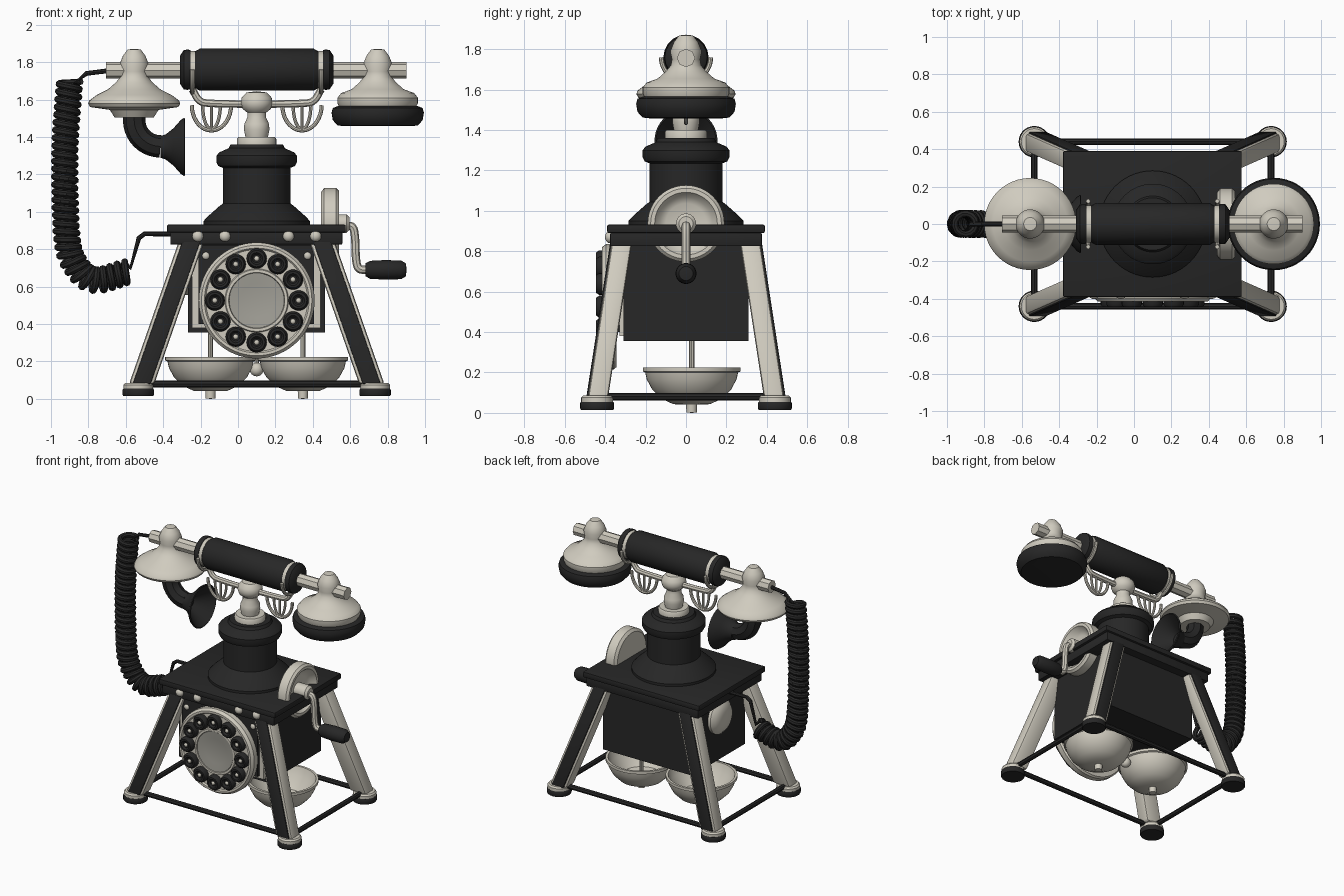
import bpy, bmesh, math
from mathutils import Vector

if "Cube" in bpy.data.objects:
    bpy.data.objects.remove(bpy.data.objects["Cube"])


def material(name, rgb):
    m = bpy.data.materials.new(name)
    m.use_nodes = True
    m.diffuse_color = (*rgb, 1)
    m.node_tree.nodes["Principled BSDF"].inputs["Base Color"].default_value = (*rgb, 1)
    return m


black = material("black enamel", (0.02, 0.02, 0.02))
cream = material("cream metal", (0.63, 0.6, 0.52))
grey = material("dull grey metal", (0.36, 0.35, 0.31))
X, Y, Z = Vector((1, 0, 0)), Vector((0, 1, 0)), Vector((0, 0, 1))
CX = 0.1  # centre of the cabinet
parts = []


def finish(name, bm, mat):
    bmesh.ops.remove_doubles(bm, verts=bm.verts, dist=1e-5)
    bmesh.ops.recalc_face_normals(bm, faces=bm.faces)
    me = bpy.data.meshes.new(name)
    bm.to_mesh(me)
    bm.free()
    me.materials.append(mat)
    ob = bpy.data.objects.new(name, me)
    bpy.context.collection.objects.link(ob)
    parts.append(ob)
    return ob


def lathe(name, profile, loc, mat, axis=Z, seg=40):
    """Turn (radius, height) points about an axis."""
    bm = bmesh.new()
    rings = []
    for i in range(seg):
        a = 2 * math.pi * i / seg
        rings.append([bm.verts.new((r * math.cos(a), r * math.sin(a), h)) for r, h in profile])
    for i in range(seg):
        p, q = rings[i], rings[(i + 1) % seg]
        for j in range(len(profile) - 1):
            bm.faces.new((p[j], q[j], q[j + 1], p[j + 1]))
    ob = finish(name, bm, mat)
    ob.rotation_mode = 'QUATERNION'
    ob.rotation_quaternion = axis.to_track_quat('Z', 'Y')
    ob.location = loc
    return ob


def ball(name, r, loc, mat, axis=Z, squash=1.0):
    pts = [(r * math.sin(math.pi * i / 8), -r * squash * math.cos(math.pi * i / 8)) for i in range(9)]
    return lathe(name, pts, loc, mat, axis, 16)


def prism(name, base, top, size, mat, bevel=0.0):
    """Block with level ends, running from base centre to top centre."""
    bm = bmesh.new()
    bmesh.ops.create_cube(bm, size=1)
    for v in bm.verts:
        c = Vector(top if v.co.z > 0 else base)
        v.co = c + Vector((v.co.x * size[0], v.co.y * size[1], 0))
    if bevel:
        bmesh.ops.bevel(bm, geom=bm.edges[:], offset=bevel, segments=2, affect='EDGES', profile=0.5)
    return finish(name, bm, mat)


def box(name, x, y, z, mat, bevel=0.0):
    cx, cy = (x[0] + x[1]) / 2, (y[0] + y[1]) / 2
    return prism(name, (cx, cy, z[0]), (cx, cy, z[1]), (x[1] - x[0], y[1] - y[0]), mat, bevel)


def tube(name, pts, r, mat):
    cu = bpy.data.curves.new(name, 'CURVE')
    cu.dimensions, cu.bevel_depth, cu.bevel_resolution, cu.use_fill_caps = '3D', r, 2, True
    sp = cu.splines.new('POLY')
    sp.points.add(len(pts) - 1)
    for p, co in zip(sp.points, pts):
        p.co = (*co, 1)
    cu.materials.append(mat)
    ob = bpy.data.objects.new(name, cu)
    bpy.context.collection.objects.link(ob)
    parts.append(ob)


def smooth_path(pts, n=20):
    """Catmull-Rom samples through the points."""
    p = [Vector(v) for v in pts]
    p = [2 * p[0] - p[1]] + p + [2 * p[-1] - p[-2]]
    out = []
    for a, b, c, d in zip(p, p[1:], p[2:], p[3:]):
        for i in range(n):
            t = i / n
            out.append(0.5 * (2 * b + (c - a) * t + (2 * a - 5 * b + 4 * c - d) * t * t
                              + (3 * b - a - 3 * c + d) * t ** 3))
    return out + [p[-2]]


# Cabinet and table top
box("cabinet", (-0.267, 0.464), (-0.31, 0.31), (0.355, 0.84), black)
box("front_frame", (-0.245, 0.442), (-0.33, -0.3), (0.38, 0.82), cream)
box("front_panel", (-0.21, 0.407), (-0.355, -0.3), (0.4, 0.82), black)
box("table_top", (-0.38, 0.576), (-0.39, 0.39), (0.89, 0.932), black, 0.008)
box("table_apron", (-0.362, 0.558), (-0.375, 0.375), (0.825, 0.892), black, 0.006)
for s in (-1, 1):
    for dx in (0.17, 0.315):
        ball("apron_screw", 0.03, (CX + s * dx, -0.377, 0.87), cream, Y, 0.8)
    ball("panel_screw", 0.02, (CX + s * 0.272, -0.357, 0.765), cream, Y, 0.6)
lathe("side_knob", [(0, 0), (0.125, 0), (0.125, 0.02), (0.1, 0.045), (0.05, 0.06), (0, 0.06)],
      (-0.267, 0, 0.68), cream, -X)

# Legs, feet and rails
for sx in (-1, 1):
    fx = CX + sx * 0.633
    for sy in (-1, 1):
        fy = sy * 0.44
        base, top = Vector((CX + sx * 0.615, sy * 0.435, 0.08)), Vector((CX + sx * 0.35, sy * 0.318, 0.84))
        prism("leg", base, top, (0.135, 0.1), cream, 0.016)
        out = Vector((0, sy * 0.043, 0))
        prism("leg_inlay", base + out, top + out, (0.096, 0.03), black, 0.005)
        lathe("foot_pad", [(0, 0.015), (0.08, 0.015), (0.084, 0.022), (0.084, 0.048), (0.08, 0.055), (0, 0.055)],
              (fx, fy, 0), black, seg=28)
        lathe("foot_cap", [(0, 0.05), (0.079, 0.05), (0.079, 0.075), (0.07, 0.086), (0, 0.086)],
              (fx, fy, 0), cream, seg=28)
    tube("side_rail", [(fx, -0.44, 0.08), (fx, 0.44, 0.08)], 0.018, black)
    tube("long_rail", [(CX - 0.633, sx * 0.44, 0.08), (CX + 0.633, sx * 0.44, 0.08)], 0.018, black)

# Ringing bells and clapper
bowl = [(0, 0.04), (0.09, 0.043), (0.15, 0.07), (0.195, 0.115), (0.222, 0.165), (0.23, 0.2), (0.242, 0.205),
        (0.242, 0.225), (0.225, 0.225), (0.205, 0.165), (0.14, 0.085), (0, 0.06)]
for s in (-1, 1):
    bx = CX + s * 0.247
    lathe("bell", bowl, (bx, 0.028, 0), cream, seg=48)
    lathe("bell_nut", [(0, 0), (0.026, 0.002), (0.028, 0.05), (0, 0.05)], (bx, 0.028, 0), cream, seg=16)
    tube("bell_post", [(bx, 0.028, 0.05), (bx, 0.028, 0.4)], 0.013, cream)
tube("clapper_rod", [(CX, 0.028, 0.15), (CX, 0.028, 0.4)], 0.011, cream)
ball("clapper", 0.037, (CX, 0.028, 0.157), cream)

# Dial with finger buttons
dial = (CX, -0.345, 0.526)
lathe("dial_ring", [(0, 0), (0.3, 0), (0.31, 0.012), (0.31, 0.05), (0.295, 0.07), (0.28, 0.07), (0.272, 0.06),
                    (0.17, 0.06), (0.165, 0.07), (0.15, 0.07), (0.145, 0.05), (0, 0.05)], dial, cream, -Y, 64)
lathe("dial_dish", [(0, 0.055), (0.09, 0.055), (0.142, 0.066), (0.147, 0.066), (0.147, 0.045), (0, 0.045)],
      dial, grey, -Y, 48)
for i in range(12):
    a = math.pi * i / 6
    spot = Vector(dial) + Vector((0.224 * math.cos(a), 0, 0.224 * math.sin(a)))
    lathe("finger_button", [(0, 0.05), (0.054, 0.05), (0.054, 0.085), (0.044, 0.1), (0.032, 0.1), (0.022, 0.088),
                            (0, 0.088)], spot, black, -Y, 20)
    ball("button_stud", 0.014, spot - Y * 0.09, cream, Y, 0.7)

# Pedestal and stem
lathe("pedestal", [(0, 0.92), (0.285, 0.92), (0.285, 0.95), (0.262, 0.975), (0.2, 1.03), (0.18, 1.045),
                   (0.18, 1.235), (0.205, 1.245), (0.215, 1.265), (0.215, 1.3), (0.2, 1.318), (0.15, 1.34),
                   (0.14, 1.36), (0, 1.36)], (CX, 0, 0), black, seg=56)
lathe("stem", [(0, 1.35), (0.105, 1.355), (0.105, 1.39), (0.098, 1.4), (0.06, 1.4), (0.068, 1.44), (0.066, 1.47),
               (0.05, 1.505), (0.05, 1.53), (0.075, 1.55), (0.085, 1.58), (0.08, 1.61), (0.055, 1.638), (0, 1.645)],
      (CX, 0, 0), cream, seg=32)

# Cradle arms, forks and hoops
for s in (-1, 1):
    arm = smooth_path([(CX, 0, 1.575), (CX + s * 0.24, 0, 1.58), (CX + s * 0.305, 0, 1.595), (CX + s * 0.345, 0, 1.655)], 8)
    tube("cradle_arm", arm, 0.02, cream)
    fork = [(CX + s * 0.345, 0.122 * math.sin(t * math.pi / 24), 1.76 - 0.122 * math.cos(t * math.pi / 24))
            for t in range(-12, 13)]
    tube("cradle_fork", fork, 0.012, cream)
    hx = CX + s * 0.242
    arc = [(math.cos(t * math.pi / 18) * 0.105, -math.sin(t * math.pi / 18) * 0.135) for t in range(19)]
    tube("cradle_hoop", [(hx + u, 0, 1.57 + w) for u, w in arc], 0.011, cream)
    tube("cross_hoop", [(hx + u * 0.45, 0, 1.57 + w * 0.95) for u, w in arc], 0.009, cream)
    tube("hoop_post", [(hx, 0, 1.58), (hx, 0, 1.44)], 0.009, cream)

# Handset bar
lathe("handle_grip", [(0, -0.335), (0.095, -0.335), (0.112, -0.305), (0.112, 0.305), (0.095, 0.335), (0, 0.335)],
      (CX, 0, 1.76), black, X, 20)
tube("handset_rod", [(-0.705, 0, 1.757), (0.9, 0, 1.757)], 0.045, cream)
for s in (-1, 1):
    lathe("grip_ring", [(0, 0.33), (0.1, 0.33), (0.1, 0.358), (0, 0.358)], (CX, 0, 1.76), cream, X * s, 32)
    lathe("grip_cap", [(0, 0.355), (0.105, 0.355), (0.108, 0.37), (0.105, 0.39), (0.075, 0.41), (0, 0.41)],
          (CX, 0, 1.76), black, X * s, 20)

# Earpiece and mouthpiece
dome = [(0, 1.872), (0.035, 1.868), (0.06, 1.835), (0.078, 1.79), (0.07, 1.75), (0.075, 1.72), (0.1, 1.69),
        (0.14, 1.655)]
lathe("earpiece_shell", dome + [(0.195, 1.635), (0.215, 1.61), (0.215, 1.58), (0.2, 1.55), (0, 1.55)],
      (0.747, 0, 0), cream, seg=48)
lathe("earpiece_pad", [(0, 1.565), (0.215, 1.565), (0.24, 1.555), (0.247, 1.53), (0.24, 1.49), (0.215, 1.462),
                       (0.18, 1.458), (0, 1.475)], (0.747, 0, 0), black, seg=48)
lathe("mouthpiece_shell", dome + [(0.2, 1.625), (0.24, 1.595), (0.246, 1.578), (0.235, 1.56), (0.13, 1.545),
                                  (0.105, 1.505), (0, 1.505)], (-0.555, 0, 0), cream, seg=48)
elbow = [(-0.555, 0, 1.53)] + [(-0.415 - 0.14 * math.cos(t), 0, 1.49 - 0.14 * math.sin(t))
                               for t in (i * math.pi / 20 for i in range(11))]
tube("mouth_tube", elbow, 0.06, black)
lathe("mouth_horn", [(0.058, 0), (0.068, 0.03), (0.1, 0.07), (0.145, 0.11), (0.156, 0.128), (0.148, 0.132),
                     (0.09, 0.07), (0.045, 0.02), (0, 0.02)], (-0.415, 0, 1.347), black, X)

# Generator wheel and crank
lathe("crank_wheel", [(0, 0), (0.17, 0), (0.19, 0.015), (0.19, 0.08), (0.175, 0.095), (0.155, 0.095), (0.13, 0.06),
                      (0.1, 0.045), (0, 0.045)], (0.445, 0, 0.937), cream, X, 48)
lathe("crank_hub", [(0, 0), (0.05, 0), (0.05, 0.09), (0.035, 0.105), (0, 0.105)], (0.49, 0, 0.937), cream, X, 24)
crank = smooth_path([(0.57, 0, 0.925), (0.61, 0, 0.92), (0.625, 0, 0.87), (0.632, 0, 0.74), (0.65, 0, 0.695),
                     (0.7, 0, 0.69)], 6)
tube("crank_arm", crank, 0.022, cream)
lathe("crank_handle", [(0, 0), (0.035, 0), (0.048, 0.025), (0.052, 0.1), (0.05, 0.19), (0.035, 0.215), (0, 0.22)],
      (0.682, 0, 0.69), black, X, 24)

# Coiled cord
path = smooth_path([(-0.9, 0, 1.7), (-0.925, 0, 1.33), (-0.915, 0, 0.87), (-0.865, 0, 0.71), (-0.765, 0, 0.635),
                    (-0.59, 0, 0.68)], 120)
coil, travelled = [], 0.0
for p, q in zip(path, path[1:]):
    t = (q - p).normalized()
    a = 2 * math.pi * travelled / 0.041
    coil.append(p + 0.056 * (math.cos(a) * Vector((-t.z, 0, t.x)) + math.sin(a) * Y))
    travelled += (q - p).length
tube("cord_coil", coil, 0.019, black)
tube("cord_top", [(-0.69, 0, 1.755), (-0.81, 0, 1.74), (-0.87, 0, 1.69), coil[0]], 0.013, black)
tube("cord_tail", [coil[-1], (-0.575, 0, 0.7), (-0.53, 0, 0.86), (-0.5, 0, 0.882), (-0.35, 0, 0.882)], 0.013, black)

# Turn tubes into meshes and shade
bpy.ops.object.select_all(action='DESELECT')
for ob in parts:
    ob.select_set(True)
bpy.context.view_layer.objects.active = next(o for o in parts if o.type == 'CURVE')
bpy.ops.object.convert(target='MESH')
bpy.context.view_layer.objects.active = parts[0]
bpy.ops.object.shade_smooth_by_angle(angle=math.radians(35))
bpy.ops.object.select_all(action='DESELECT')
